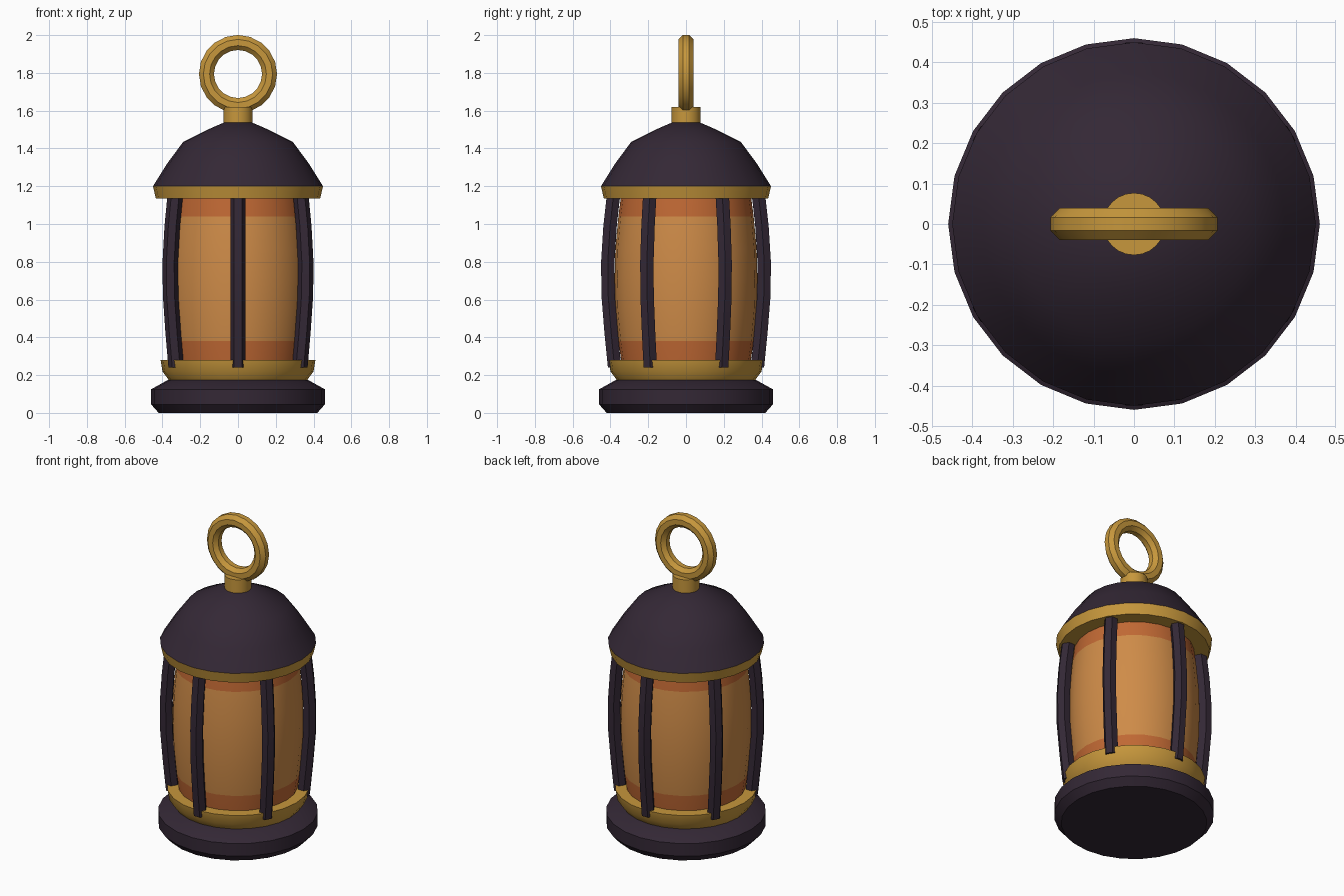
import bpy
import bmesh
from math import pi, sin, cos, radians

cube = bpy.data.objects.get("Cube")
if cube:
    bpy.data.objects.remove(cube, do_unlink=True)


def make_material(name, rgb):
    mat = bpy.data.materials.new(name)
    mat.use_nodes = True
    mat.diffuse_color = (*rgb, 1)
    mat.node_tree.nodes["Principled BSDF"].inputs["Base Color"].default_value = (*rgb, 1)
    return mat


DARK = make_material("dark plum metal", (0.034, 0.021, 0.036))
GOLD = make_material("brass", (0.57, 0.31, 0.045))
AMBER = make_material("amber glass", (0.62, 0.26, 0.065))
ORANGE = make_material("burnt orange glass", (0.53, 0.14, 0.034))


def finish(name, bm, mats, angle):
    bmesh.ops.recalc_face_normals(bm, faces=bm.faces)
    mesh = bpy.data.meshes.new(name)
    bm.to_mesh(mesh)
    bm.free()
    obj = bpy.data.objects.new(name, mesh)
    bpy.context.collection.objects.link(obj)
    for mat in mats:
        mesh.materials.append(mat)
    bpy.ops.object.select_all(action="DESELECT")
    obj.select_set(True)
    bpy.context.view_layer.objects.active = obj
    bpy.ops.object.shade_smooth_by_angle(angle=radians(angle))
    return obj


def skin(bm, rings, closed=False):
    """Join rings of vertices with quads; cap the ends unless the loop is closed."""
    n = len(rings[0])
    pairs = list(zip(rings, rings[1:]))
    if closed:
        pairs.append((rings[-1], rings[0]))
    else:
        bm.faces.new(rings[0])
        bm.faces.new(rings[-1])
    for a, b in pairs:
        for i in range(n):
            j = (i + 1) % n
            bm.faces.new((a[i], a[j], b[j], b[i]))


def lathe(name, profile, mats, sides=24, angle=35):
    bm = bmesh.new()
    turns = [2 * pi * i / sides for i in range(sides)]
    skin(bm, [[bm.verts.new((r * cos(t), r * sin(t), z)) for t in turns]
              for r, z in profile])
    return finish(name, bm, mats, angle)


# Base, collar, rim, roof and neck
lathe("base", [(0.42, 0), (0.46, 0.045), (0.46, 0.125), (0.37, 0.175)], [DARK])
lathe("lower_collar", [(0.365, 0.172), (0.4, 0.22), (0.41, 0.28)], [GOLD])
lathe("upper_rim", [(0.435, 1.135), (0.45, 1.2)], [GOLD])
lathe("roof", [(0.45, 1.2), (0.375, 1.32), (0.29, 1.435), (0.16, 1.5), (0.075, 1.537)], [DARK])
lathe("neck", [(0.077, 1.53), (0.077, 1.62)], [GOLD])

# Glass barrel with darker bands at both ends
glass = lathe("glass", [(0.342, 0.27), (0.358, 0.38), (0.374, 0.55), (0.378, 0.71),
                        (0.374, 0.87), (0.358, 1.04), (0.345, 1.14)], [AMBER, ORANGE])
for face in glass.data.polygons:
    if not 0.38 < face.center.z < 1.04:
        face.material_index = 1

# Six bowed hexagonal ribs around the glass
RIB_PATH = [(0.378, 0.24), (0.396, 0.42), (0.412, 0.62), (0.414, 0.8),
            (0.402, 0.99), (0.383, 1.16)]
for k in range(6):
    turn = radians(30 + 60 * k)
    bm = bmesh.new()
    rings = []
    for r, z in RIB_PATH:
        ring = []
        for i in range(6):
            a = pi / 6 + i * pi / 3
            out, side = r + 0.041 * cos(a), 0.041 * sin(a)
            ring.append(bm.verts.new((out * cos(turn) - side * sin(turn),
                                      out * sin(turn) + side * cos(turn), z)))
        rings.append(ring)
    skin(bm, rings)
    finish(f"rib_{k + 1}", bm, [DARK], 30)

# Hanging ring with an octagonal section
bm = bmesh.new()
rings = []
for k in range(20):
    t = 2 * pi * k / 20
    ring = []
    for i in range(8):
        a = pi / 8 + i * pi / 4
        r = 0.167 + 0.043 * cos(a)
        ring.append(bm.verts.new((r * cos(t), 0.043 * sin(a), 1.794 + r * sin(t))))
    rings.append(ring)
skin(bm, rings, closed=True)
finish("hanging_ring", bm, [GOLD], 30)
